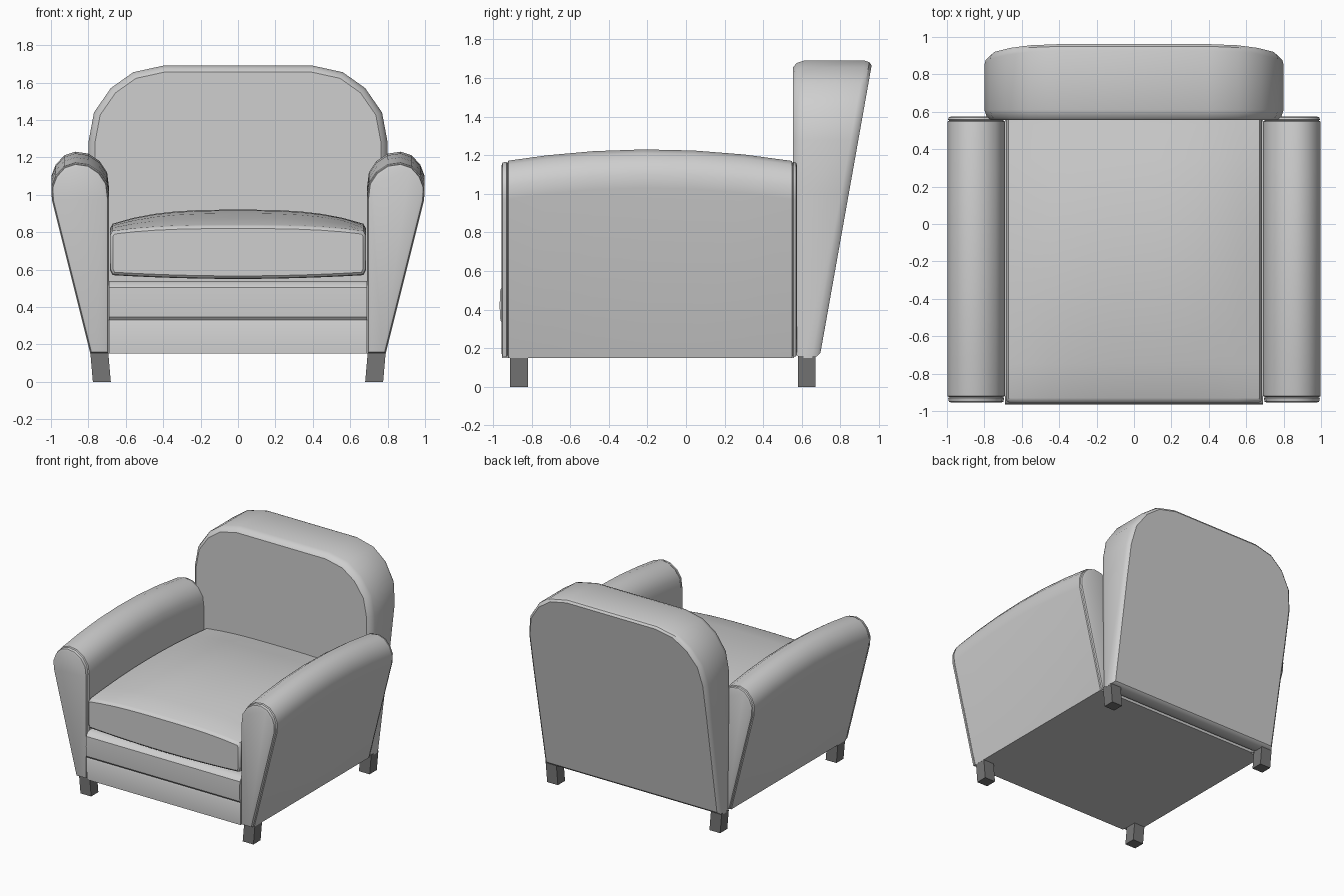
import bpy
import bmesh
from math import radians
from mathutils import Vector

cube = bpy.data.objects.get("Cube")
if cube:
    bpy.data.objects.remove(cube, do_unlink=True)


def make_material(name, value):
    mat = bpy.data.materials.new(name)
    mat.use_nodes = True
    colour = (value, value, value, 1)
    mat.diffuse_color = colour
    bsdf = mat.node_tree.nodes["Principled BSDF"]
    bsdf.inputs["Base Color"].default_value = colour
    bsdf.inputs["Roughness"].default_value = 0.7
    return mat


UPHOLSTERY = make_material("light grey upholstery", 0.62)
LEG = make_material("dark grey legs", 0.18)


def loft(name, rings, mat, angle=35):
    """Skin a list of equal closed rings and cap both ends."""
    bm = bmesh.new()
    loops = [[bm.verts.new(p) for p in ring] for ring in rings]
    for a, b in zip(loops, loops[1:]):
        for i in range(len(a)):
            j = (i + 1) % len(a)
            bm.faces.new((a[i], a[j], b[j], b[i]))
    bm.faces.new(loops[0])
    bm.faces.new(loops[-1])
    bmesh.ops.recalc_face_normals(bm, faces=bm.faces)
    mesh = bpy.data.meshes.new(name)
    bm.to_mesh(mesh)
    bm.free()
    mesh.materials.append(mat)
    obj = bpy.data.objects.new(name, mesh)
    bpy.context.collection.objects.link(obj)
    bpy.ops.object.select_all(action="DESELECT")
    obj.select_set(True)
    bpy.context.view_layer.objects.active = obj
    bpy.ops.object.shade_smooth_by_angle(angle=radians(angle))
    return obj


def inset(points, d):
    """Move a counter-clockwise outline inwards by d."""
    pts = [Vector(p) for p in points]
    out = []
    for i, p in enumerate(pts):
        e1 = (p - pts[i - 1]).normalized()
        e2 = (pts[(i + 1) % len(pts)] - p).normalized()
        n1, n2 = Vector((-e1.y, e1.x)), Vector((-e2.y, e2.x))
        out.append(p + (n1 + n2) * d / (1 + n1.dot(n2)))
    return out


# Arms: rounded outline swept front to back with a gentle hump and piped ends
ARM = [(0.69, 0.15), (0.79, 0.15), (0.995, 0.97), (0.998, 1.04), (0.975, 1.1),
       (0.93, 1.15), (0.87, 1.17), (0.80, 1.16), (0.74, 1.12), (0.70, 1.06), (0.69, 0.98)]
ARM_STATIONS = [(-0.955, 0.022), (-0.95, 0.008), (-0.93, 0.004), (-0.926, 0.012),
                (-0.92, 0), (-0.72, 0), (-0.48, 0), (-0.22, 0), (0.04, 0), (0.3, 0),
                (0.548, 0), (0.553, 0.01), (0.558, 0.004), (0.57, 0.008), (0.575, 0.022)]


def arm_ring(side, y, d):
    hump = max(0, 0.06 * (1 - ((y + 0.19) / 0.74) ** 2))
    return [(side * x, y, z + (hump if z > 0.9 else 0)) for x, z in inset(ARM, d)]


for side, label in ((1, "left"), (-1, "right")):
    loft(label + "_arm", [arm_ring(side, y, d) for y, d in ARM_STATIONS], UPHOLSTERY)

# Seat base: side profile with a padded upper front band
BASE = [(0.56, 0.15), (0.56, 0.53), (-0.9, 0.54), (-0.94, 0.53), (-0.962, 0.505),
        (-0.966, 0.42), (-0.962, 0.345), (-0.95, 0.33), (-0.955, 0.32), (-0.952, 0.15)]
loft("seat_base", [[(x, y, z) for y, z in BASE] for x in (-0.69, 0.69)], UPHOLSTERY)

# Seat cushion: domed top, slightly sagging bottom, softened front
STEPS = [i / 6 for i in range(-6, 7)]


def cushion_ring(y, d):
    v = (y + 0.2) / 0.75
    rise = max(0, 1 - v * v)
    section = []
    for u in STEPS:
        section.append((0.67 * u, 0.57 - 0.02 * (1 - u * u)))
    for u in reversed(STEPS):
        crown = 1 - abs(u) ** 3
        section.append((0.67 * u, 0.805 + 0.03 * crown + rise * (0.04 + 0.045 * crown)))
    section.insert(len(STEPS), (0.685, 0.60))
    section.insert(len(STEPS) + 1, (0.685, 0.78 + 0.04 * rise))
    section.append((-0.685, 0.78 + 0.04 * rise))
    section.append((-0.685, 0.60))
    return [(x, y, z) for x, z in inset(section, d)]


CUSHION = [(-0.955, 0.016), (-0.945, 0.004), (-0.93, 0)]
CUSHION += [(-0.93 + 0.1825 * i, 0) for i in range(1, 9)] + [(0.56, 0)]
loft("seat_cushion", [cushion_ring(y, d) for y, d in CUSHION], UPHOLSTERY)

# Backrest: rounded outline, upright front and a back that leans outwards
HALF = [(0.79, 0.15), (0.80, 1.0), (0.80, 1.28), (0.77, 1.44),
        (0.68, 1.57), (0.56, 1.655), (0.40, 1.69)]
BACK = HALF + [(-x, z) for x, z in reversed(HALF)]


def lean(z):
    return 0.692 + 0.178 * (z - 0.15)


def back_ring(d, y=None, offset=0):
    ring = []
    for x, z in inset(BACK, d):
        z = max(z, 0.15)
        ring.append((x, lean(z) - offset if y is None else y, z))
    return ring


loft("backrest", [back_ring(0.035, 0.555), back_ring(0.013, 0.572), back_ring(0, 0.61),
                  back_ring(0, offset=0.04), back_ring(0.008, offset=0.015),
                  back_ring(0.025)], UPHOLSTERY)

# Legs: square posts leaning slightly inwards at the foot
for side, label in ((1, "left"), (-1, "right")):
    for y, place in ((-0.865, "front"), (0.625, "back")):
        rings = []
        for x, z in ((0.728, 0), (0.742, 0.16)):
            rings.append([(side * (x + a * 0.048), y + b * 0.046, z)
                          for a, b in ((-1, -1), (1, -1), (1, 1), (-1, 1))])
        loft(place + "_" + label + "_leg", rings, LEG, 20)
